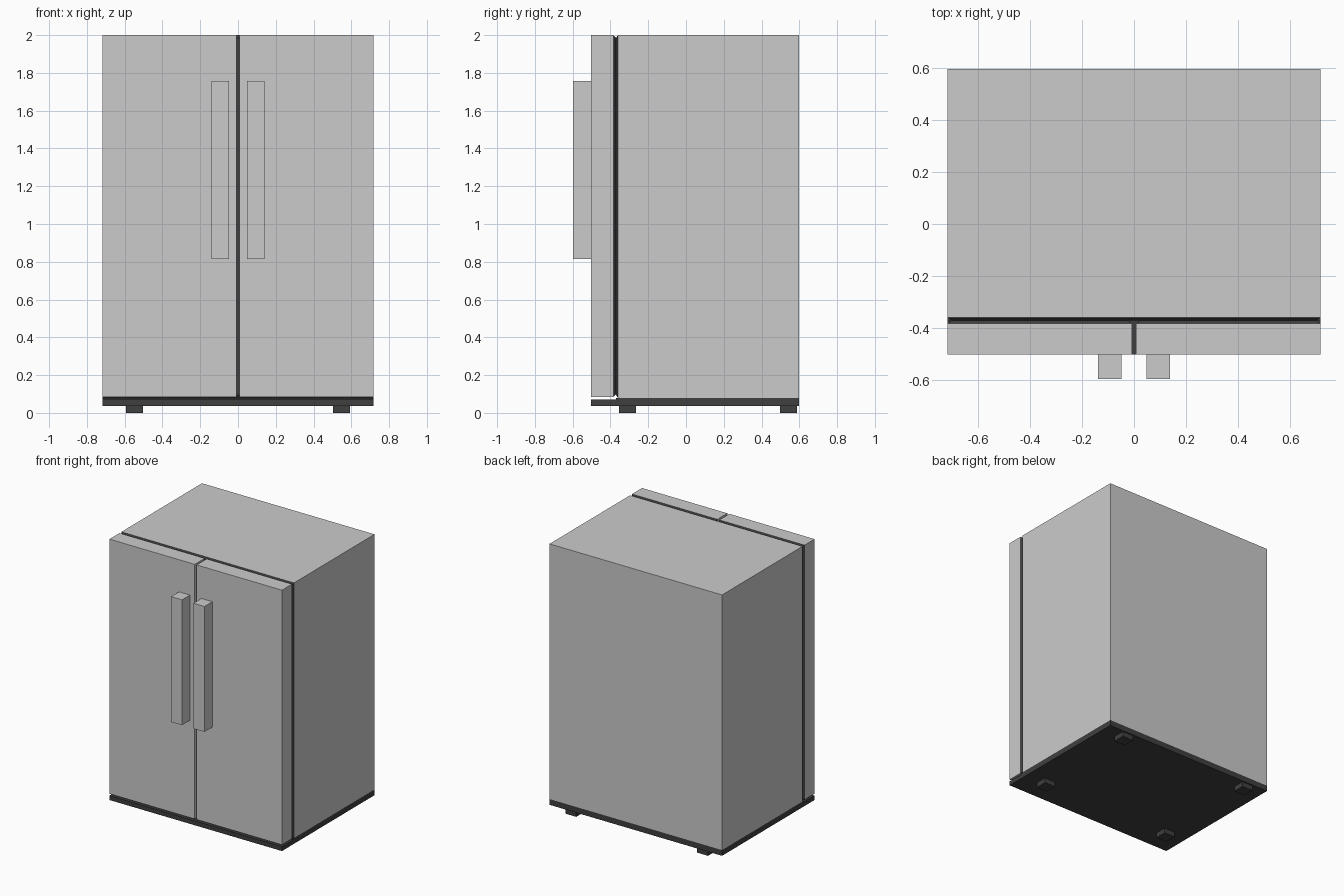
import bpy, bmesh

if "Cube" in bpy.data.objects:
    bpy.data.objects.remove(bpy.data.objects["Cube"])

dark = bpy.data.materials.new("dark_rubber")
dark.diffuse_color = (0.05, 0.05, 0.05, 1)
dark.use_nodes = True
dark.node_tree.nodes["Principled BSDF"].inputs["Base Color"].default_value = dark.diffuse_color


def slab(name, x, y, z, mat=None, inset_end=None, inset=0.0):
    """Box from ranges; one y end ('front'/'back') may taper inwards."""
    lo, hi = (x[0], y[0], z[0]), (x[1], y[1], z[1])
    mid = [(a + b) / 2 for a, b in zip(lo, hi)]
    bm = bmesh.new()
    bmesh.ops.create_cube(bm, size=1)
    for v in bm.verts:
        end = "front" if v.co.y < 0 else "back"
        cut = inset if end == inset_end else 0.0
        v.co = [mid[i] + v.co[i] * (hi[i] - lo[i] - (0 if i == 1 else 2 * cut))
                for i in range(3)]
    me = bpy.data.meshes.new(name)
    bm.to_mesh(me)
    bm.free()
    if mat:
        me.materials.append(mat)
    ob = bpy.data.objects.new(name, me)
    bpy.context.collection.objects.link(ob)
    return ob


W, BACK, FRONT, TOP = 0.718, 0.597, -0.503, 2.0
SEAM = -0.371  # plane where the door seals meet the cabinet frame

# Cabinet and its dark front frame, tapering towards the doors
slab("cabinet", (-W, W), (-0.36, BACK), (0.08, TOP))
slab("cabinet_frame", (-W, W), (SEAM, -0.36), (0.08, TOP), dark, "front", 0.015)

# Base plate, with a raised strip under the cabinet
slab("base_plate", (-W, W), (FRONT, BACK), (0.037, 0.07), dark)
slab("base_riser", (-W, W), (SEAM, BACK), (0.07, 0.08), dark)

# Doors, tapered seals and handles on both sides
for side, s in (("left", -1), ("right", 1)):
    door_x = sorted((s * 0.008, s * W))
    slab(side + "_door", door_x, (FRONT, -0.384), (0.084, TOP))
    slab(side + "_door_seal", door_x, (-0.384, SEAM), (0.084, TOP), dark, "back", 0.015)
    slab(side + "_handle", sorted((s * 0.048, s * 0.139)), (-0.597, FRONT), (0.815, 1.758))
    # Feet
    for end, y in (("front", -0.309), ("back", 0.542)):
        slab(f"{end}_{side}_foot", sorted((s * 0.503, s * 0.594)),
             (y - 0.045, y + 0.045), (0, 0.037), dark)
